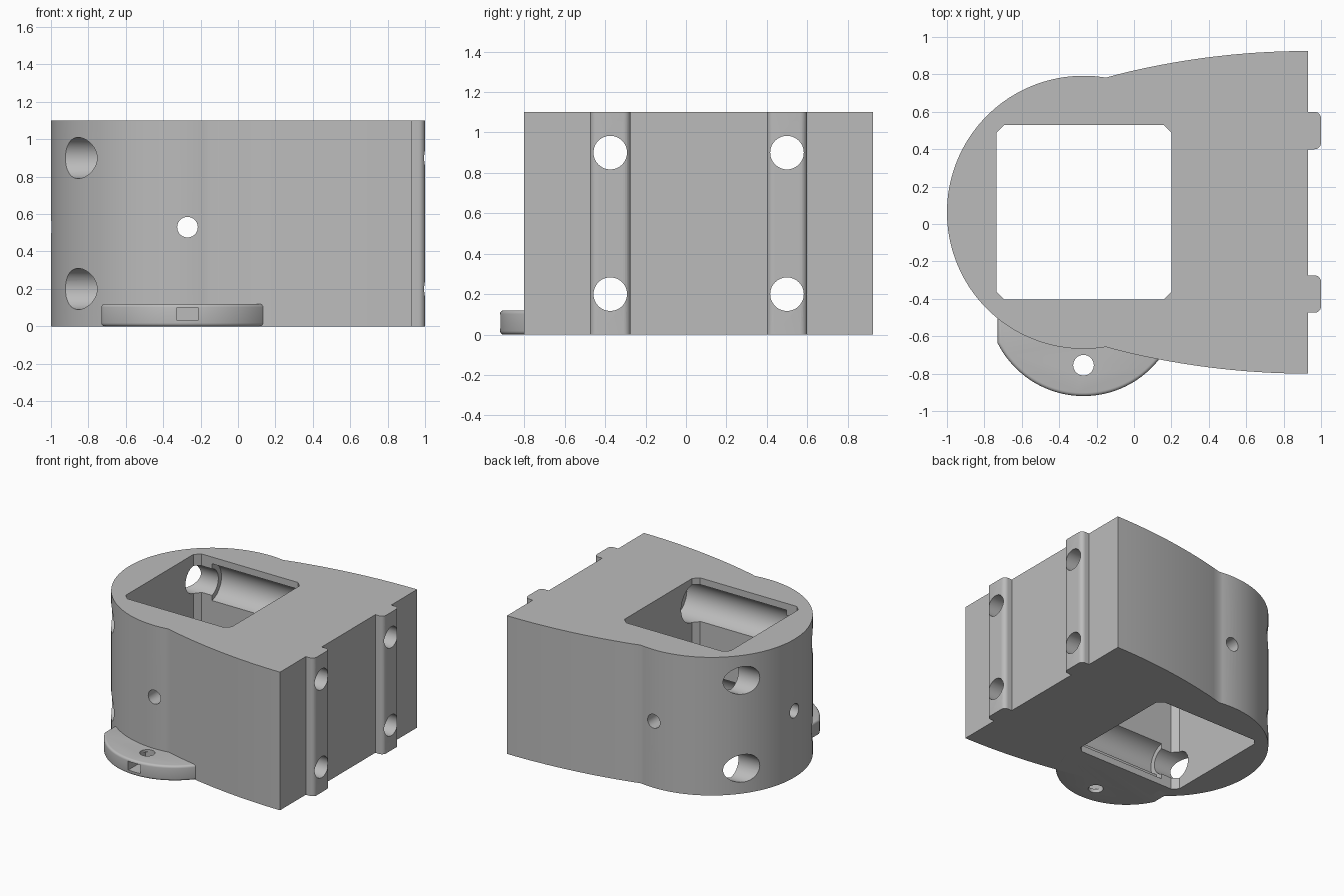
import bpy, bmesh, math
from mathutils import Matrix, Vector

if "Cube" in bpy.data.objects:
    bpy.data.objects.remove(bpy.data.objects["Cube"])

grey = bpy.data.materials.new("light_grey")
grey.diffuse_color = (0.5, 0.5, 0.5, 1)
grey.use_nodes = True
grey.node_tree.nodes["Principled BSDF"].inputs["Base Color"].default_value = grey.diffuse_color
H, CX, CY, R = 1.1, -0.27, 0.0625, 0.73   # height, round nose centre and radius


def add_object(name, bm):
    bmesh.ops.recalc_face_normals(bm, faces=bm.faces)
    mesh = bpy.data.meshes.new(name)
    bm.to_mesh(mesh)
    bm.free()
    mesh.materials.append(grey)
    obj = bpy.data.objects.new(name, mesh)
    bpy.context.collection.objects.link(obj)
    return obj


def prism(name, pts, z0, z1, bevel=0.0):
    bm = bmesh.new()
    face = bm.faces.new([bm.verts.new((x, y, z0)) for x, y in pts])
    res = bmesh.ops.extrude_face_region(bm, geom=[face])
    top = [v for v in res["geom"] if isinstance(v, bmesh.types.BMVert)]
    bmesh.ops.translate(bm, verts=top, vec=(0, 0, z1 - z0))
    if bevel:
        rims = [e for e in bm.edges if abs(e.verts[0].co.z - e.verts[1].co.z) < 1e-6]
        bmesh.ops.bevel(bm, geom=rims, offset=bevel, segments=4, profile=0.5, affect='EDGES')
    return add_object(name, bm)


def rod(p0, p1, r):
    """Cylindrical cutter between two points."""
    a, b = Vector(p0), Vector(p1)
    rot = (b - a).to_track_quat('Z', 'Y').to_matrix().to_4x4()
    bm = bmesh.new()
    bmesh.ops.create_cone(bm, cap_ends=True, segments=48, radius1=r, radius2=r,
                          depth=(b - a).length, matrix=Matrix.Translation((a + b) / 2) @ rot)
    return add_object("cutter", bm)


def arc(cx, cy, r, a0, a1, n):
    return [(cx + r * math.cos(a0 + (a1 - a0) * i / n),
             cy + r * math.sin(a0 + (a1 - a0) * i / n)) for i in range(n + 1)]


def cut(obj, cutters):
    bpy.context.view_layer.objects.active = obj
    for c in cutters:
        mod = obj.modifiers.new("cut", 'BOOLEAN')
        mod.operation, mod.solver, mod.object = 'DIFFERENCE', 'EXACT', c
        bpy.ops.object.modifier_apply(modifier=mod.name)
        bpy.data.objects.remove(c)


def smooth(obj):
    bpy.ops.object.select_all(action='DESELECT')
    obj.select_set(True)
    bpy.context.view_layer.objects.active = obj
    bpy.ops.object.shade_smooth_by_angle(angle=math.radians(30))


# Body outline: round nose on the left, gently bowed sides to a flat right end
a = math.acos((-0.15 - CX) / R)
nose = arc(CX, CY, R, a, 2 * math.pi - a, 80)
RS = 4.2
s = math.asin(1.08 / RS)
upper = arc(0.93, 0.925 - RS, RS, math.pi / 2, math.pi / 2 + s, 16)
lower = [(x, 2 * CY - y) for x, y in reversed(upper)]
body = prism("body", upper[:-1] + nose + lower[1:], 0, H)

# Square pocket with chamfered corners, open top and bottom
x0, x1, y0, y1, c = -0.735, 0.2, CY - 0.467, CY + 0.467, 0.042
pocket = prism("cutter", [(x0 + c, y0), (x1 - c, y0), (x1, y0 + c), (x1, y1 - c),
                          (x1 - c, y1), (x0 + c, y1), (x0, y1 - c), (x0, y0 + c)], -0.1, H + 0.1)
cutters = [pocket]

# Four stepped bores along x
BORE_Y = (CY - 0.437, CY + 0.437)
BORE_Z = (0.2, 0.9)
for y in BORE_Y:
    for z in BORE_Z:
        cutters += [rod((-1.2, y, z), (-0.55, y, z), 0.11),
                    rod((-0.6, y, z), (0.36, y, z), 0.15),
                    rod((0.3, y, z), (1.2, y, z), 0.083)]

# Small cross holes at mid height
cutters += [rod((CX, -1.2, 0.53), (CX, 1.2, 0.53), 0.055),
            rod((-1.2, CY, 0.53), (-0.5, CY, 0.53), 0.055)]
cut(body, cutters)
smooth(body)

# Two rounded rails on the right end
for label, y in zip(("front_rail", "back_rail"), BORE_Y):
    w, f = 0.1, 0.035
    pts = ([(0.92, y - w)] + arc(1 - f, y - w + f, f, -math.pi / 2, 0, 6)
           + arc(1 - f, y + w - f, f, 0, math.pi / 2, 6) + [(0.92, y + w)])
    rail = prism(label, pts, 0, H)
    cut(rail, [rod((0.8, y, z), (1.2, y, z), 0.083) for z in BORE_Z])
    smooth(rail)

# Mounting tab: a disc segment with a flat left side
FR, FY = 0.514, -0.406
tab_pts = arc(CX, FY, FR, math.pi + math.acos(0.46 / FR), 2 * math.pi - 0.1, 48) + [(-0.73, -0.46)]
tab = prism("mounting_tab", tab_pts, 0, 0.12, bevel=0.018)
slot = prism("cutter", [(CX - 0.055, -1), (CX + 0.055, -1),
                        (CX + 0.055, -0.7), (CX - 0.055, -0.7)], 0.03, 0.1)
cut(tab, [rod((CX, -0.755, -0.1), (CX, -0.755, 0.3), 0.055), slot])
smooth(tab)
